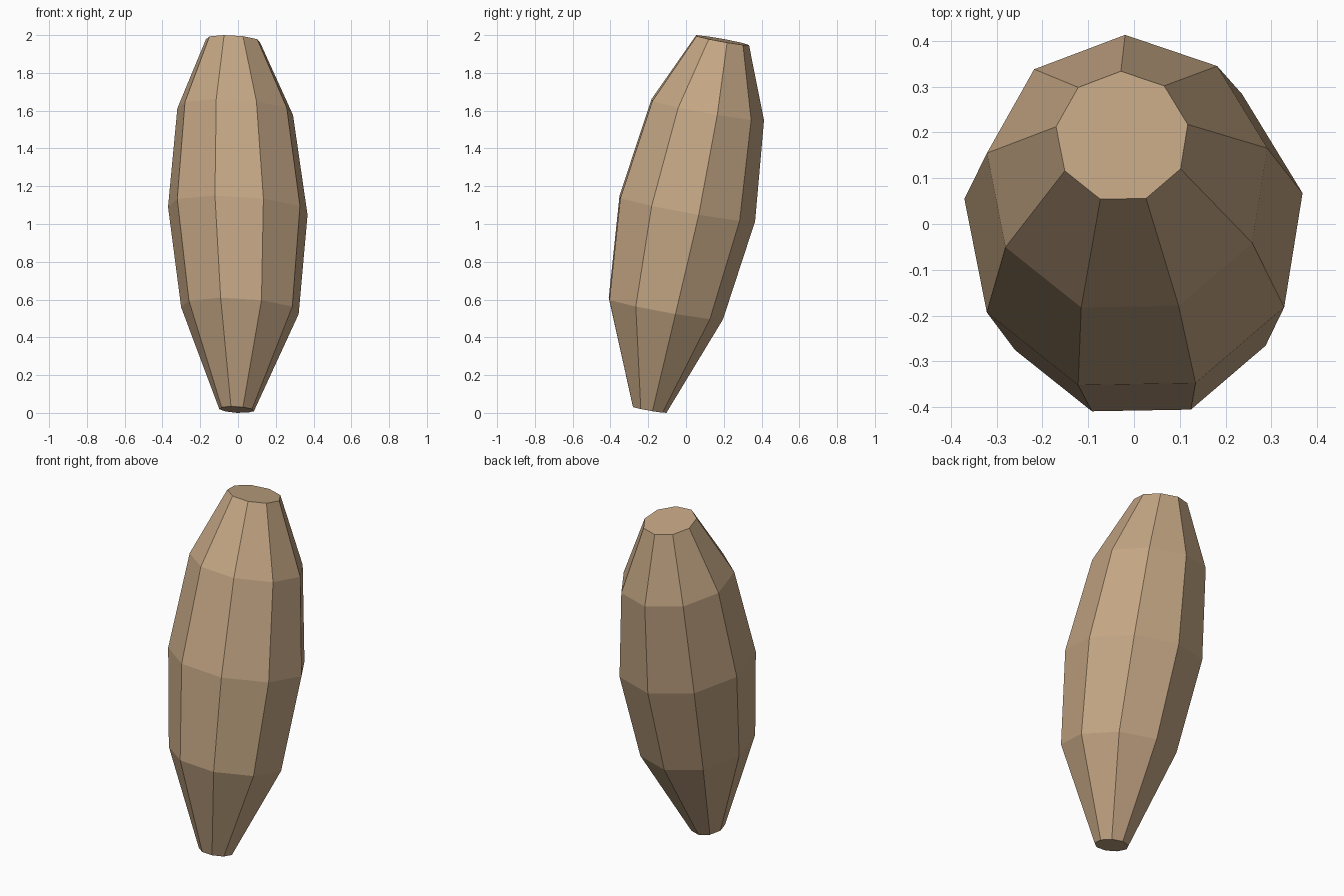
import bpy, bmesh, math

cube = bpy.data.objects.get("Cube")
if cube:
    bpy.data.objects.remove(cube, do_unlink=True)

SIDES = 9
PHASE = math.radians(91)
LEAN_X, LEAN_Y = -0.055, -0.18   # slope of every ring plane
SQUASH = 0.984                   # foreshortening caused by the lean

# Rings from bottom to top: centre x, y, z and radius
RINGS = [
    (-0.007, -0.195, 0.017, 0.093),
    (0.011, -0.115, 0.551, 0.316),
    (0.0, -0.003, 1.081, 0.375),
    (-0.014, 0.107, 1.604, 0.311),
    (-0.026, 0.190, 1.973, 0.146),
]

# Material
tan = bpy.data.materials.new("tan")
tan.use_nodes = True
colour = (0.55, 0.38, 0.23, 1.0)
tan.diffuse_color = colour
bsdf = next(n for n in tan.node_tree.nodes if n.type == 'BSDF_PRINCIPLED')
bsdf.inputs["Base Color"].default_value = colour
bsdf.inputs["Roughness"].default_value = 0.9


def add_ring(bm, cx, cy, cz, radius):
    verts = []
    for i in range(SIDES):
        a = PHASE + math.tau * i / SIDES
        dx = radius * math.cos(a)
        dy = radius * math.sin(a) * SQUASH
        verts.append(bm.verts.new((cx + dx, cy + dy, cz + LEAN_X * dx + LEAN_Y * dy)))
    return verts


# Leaning faceted body, lofted through the rings and capped at both ends
bm = bmesh.new()
loops = [add_ring(bm, *ring) for ring in RINGS]
for low, high in zip(loops, loops[1:]):
    for i in range(SIDES):
        j = (i + 1) % SIDES
        bm.faces.new((low[i], low[j], high[j], high[i]))
bm.faces.new(loops[0][::-1])
bm.faces.new(loops[-1])
bmesh.ops.recalc_face_normals(bm, faces=bm.faces)

mesh = bpy.data.meshes.new("faceted_body")
bm.to_mesh(mesh)
bm.free()
mesh.materials.append(tan)
body = bpy.data.objects.new("faceted_body", mesh)
bpy.context.collection.objects.link(body)
